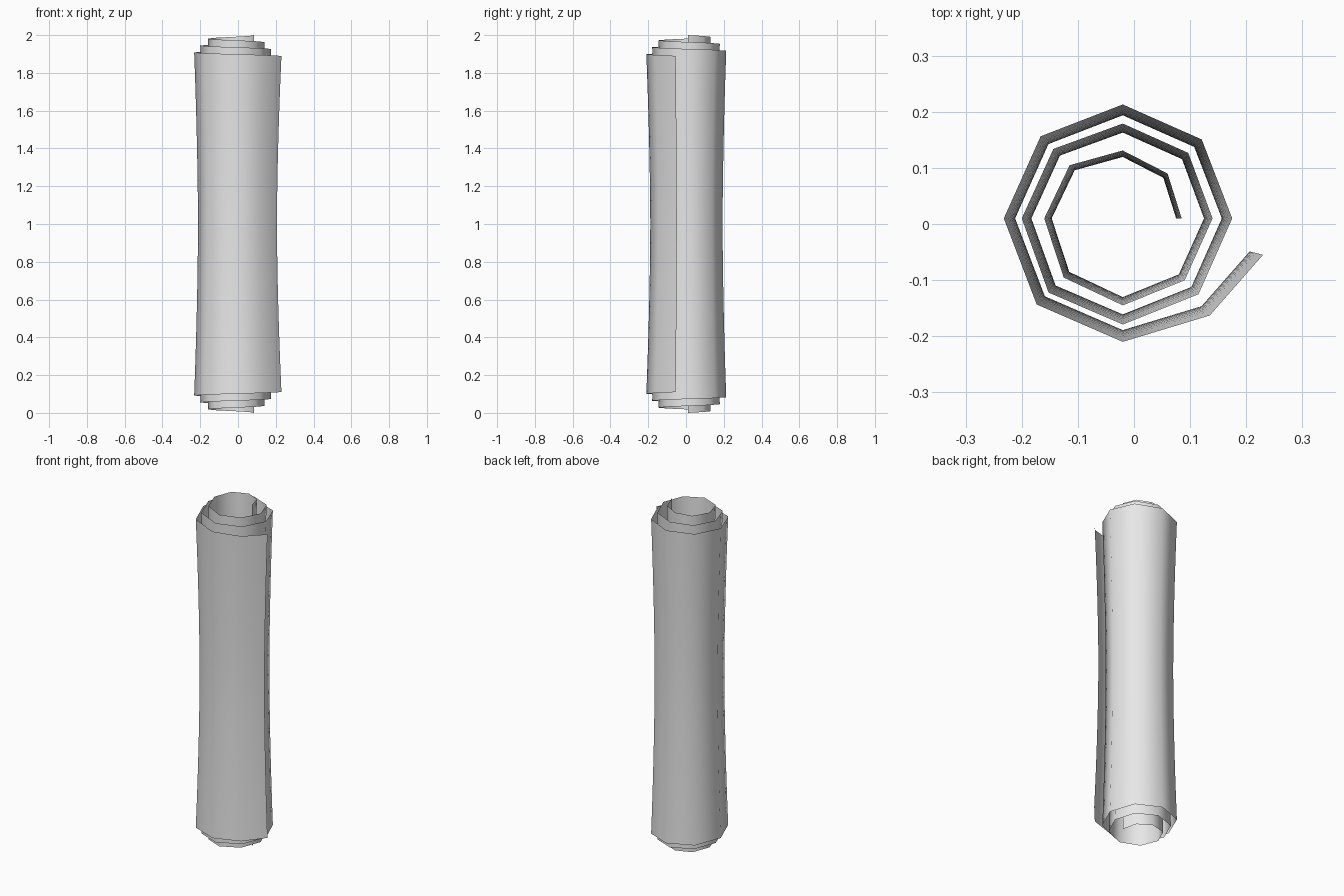
import bpy, bmesh, math

cube = bpy.data.objects.get("Cube")
if cube:
    bpy.data.objects.remove(cube, do_unlink=True)

# Plain grey paper
paper = bpy.data.materials.new("grey_paper")
paper.use_nodes = True
colour = (0.8, 0.8, 0.8, 1)
paper.diffuse_color = colour
paper.node_tree.nodes["Principled BSDF"].inputs["Base Color"].default_value = colour

# Radius at each eighth turn of the roll, from the inside out
RADII = [.105, .113, .121, .134, .14, .149, .155, .156, .16, .165, .169, .175,
         .18, .187, .189, .191, .195, .199, .203, .207, .212, .217, .22]
CX, CY = -0.02, 0.01
ROWS = 16
PINCH = 0.095

path = [(r * math.cos(i * math.pi / 4), r * math.sin(i * math.pi / 4))
        for i, r in enumerate(RADII)]
path += [(0.155, -0.173), (0.25, -0.065)]  # loose flap

# Rolled sheet: outer turns sit shorter, and every turn narrows at the waist
bm = bmesh.new()
columns = []
for i, (x, y) in enumerate(path):
    half = 1 - 0.11 * i / (len(path) - 1)
    column = []
    for j in range(ROWS + 1):
        t = 2 * j / ROWS - 1
        s = 1 - PINCH * (1 - abs(t) ** 1.7)
        column.append(bm.verts.new((CX + x * s, CY + y * s, 1 + half * t)))
    columns.append(column)
for a, b in zip(columns, columns[1:]):
    for j in range(ROWS):
        bm.faces.new((a[j], b[j], b[j + 1], a[j + 1])).smooth = True

mesh = bpy.data.meshes.new("rolled_sheet")
bm.to_mesh(mesh)
bm.free()
mesh.materials.append(paper)
sheet = bpy.data.objects.new("rolled_sheet", mesh)
bpy.context.collection.objects.link(sheet)
